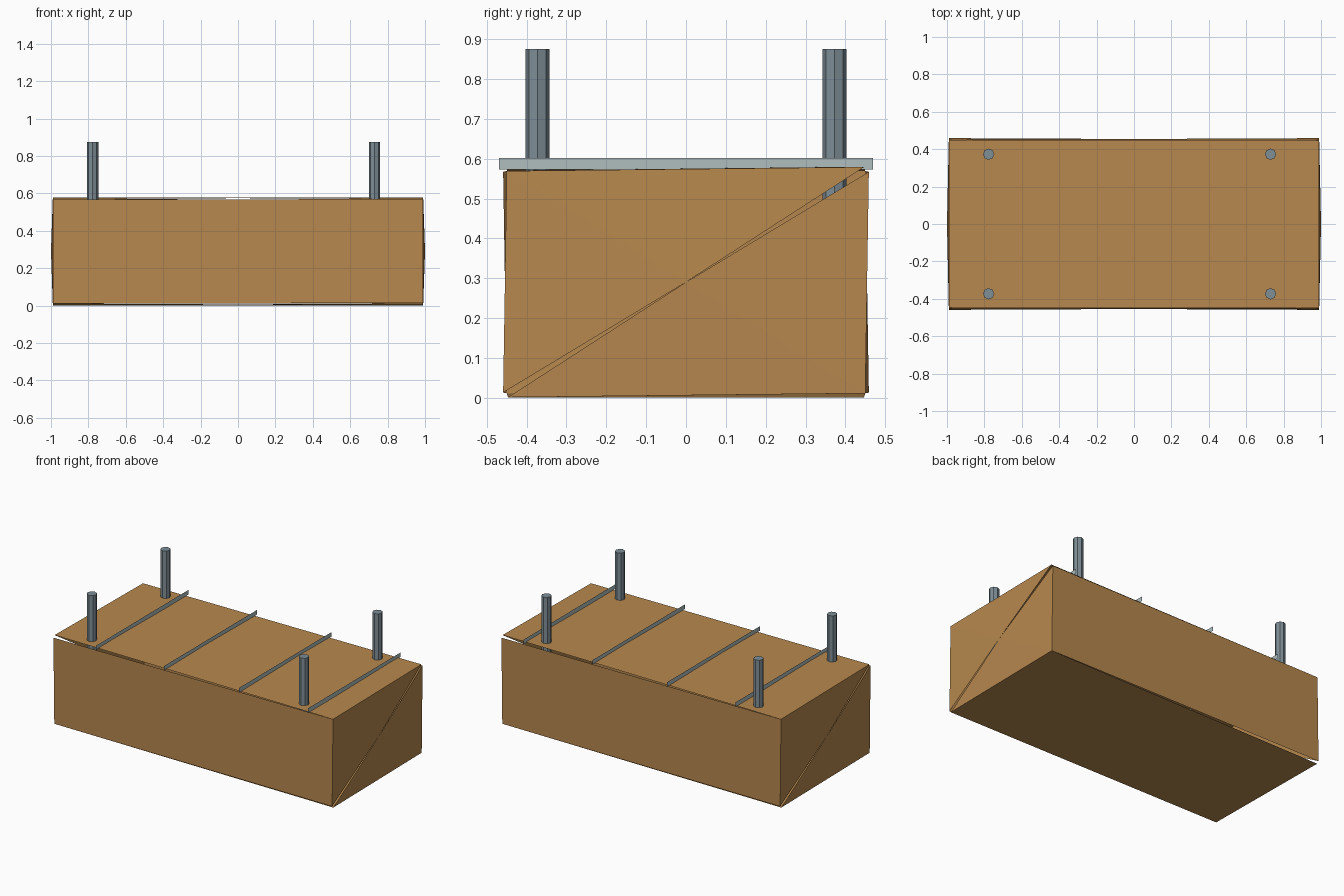
import bpy
from math import pi

if "Cube" in bpy.data.objects:
    bpy.data.objects.remove(bpy.data.objects["Cube"])


def material(name, rgb):
    m = bpy.data.materials.new(name)
    lin = [c / 12.92 if c <= 0.04045 else ((c + 0.055) / 1.055) ** 2.4
           for c in (v / 255 for v in rgb)]
    m.diffuse_color = (*lin, 1)
    m.use_nodes = True
    m.node_tree.nodes["Principled BSDF"].inputs["Base Color"].default_value = m.diffuse_color
    return m


BROWN = material("cardboard brown", (183, 136, 78))
STEEL = material("steel grey", (126, 142, 150))
PALE = material("pale grey", (176, 190, 191))


def mesh_object(name, verts, faces, mat):
    me = bpy.data.meshes.new(name)
    me.from_pydata(verts, [], faces)
    me.materials.append(mat)
    ob = bpy.data.objects.new(name, me)
    bpy.context.collection.objects.link(ob)
    return ob


# Crate: four wrapped panels, each a long face plus a triangle at both ends.
# Diagonally opposite corners flare outward, leaving thin tapering gaps.
MID = 0.29
HX, HY, HZ = 0.99, 0.45, 0.279


def corner(sx, sy, sz, horizontal):
    flared = sx * sy * sz > 0
    if not flared:
        return (sx * HX, sy * HY, MID + sz * HZ)
    if horizontal:
        return (sx * HX, sy * 0.447, MID + sz * 0.289)
    return (sx * HX, sy * 0.459, MID + sz * 0.277)


def panel(name, s, horizontal):
    signs = [(-1, -1), (1, -1), (1, 1), (-1, 1)]
    verts = [corner(sx, t, s, True) if horizontal else corner(sx, s, t, False)
             for sx, t in signs]
    verts += [(-1, 0, MID), (1, 0, MID)]
    faces = [(0, 1, 2, 3), (0, 3, 4), (1, 5, 2)]
    if (s < 0) == horizontal:
        faces = [f[::-1] for f in faces]
    mesh_object(name, verts, faces, BROWN)


panel("top_panel", 1, True)
panel("bottom_panel", -1, True)
panel("front_panel", -1, False)
panel("back_panel", 1, False)

# Corner posts standing up through the top
for x in (-0.777, 0.73):
    for y in (-0.373, 0.373):
        bpy.ops.mesh.primitive_cylinder_add(
            vertices=8, radius=0.03, depth=0.585,
            location=(x, y, 0.875 - 0.585 / 2), rotation=(0, 0, pi / 2))
        post = bpy.context.object
        post.name = "post"
        post.data.materials.append(STEEL)

# Thin upright strips across the top
for x in (-0.68, -0.195, 0.335, 0.825):
    mesh_object("cross_strip",
                [(x, -0.47, 0.573), (x, 0.47, 0.573),
                 (x, 0.47, 0.602), (x, -0.47, 0.602)],
                [(0, 1, 2, 3)], PALE)
